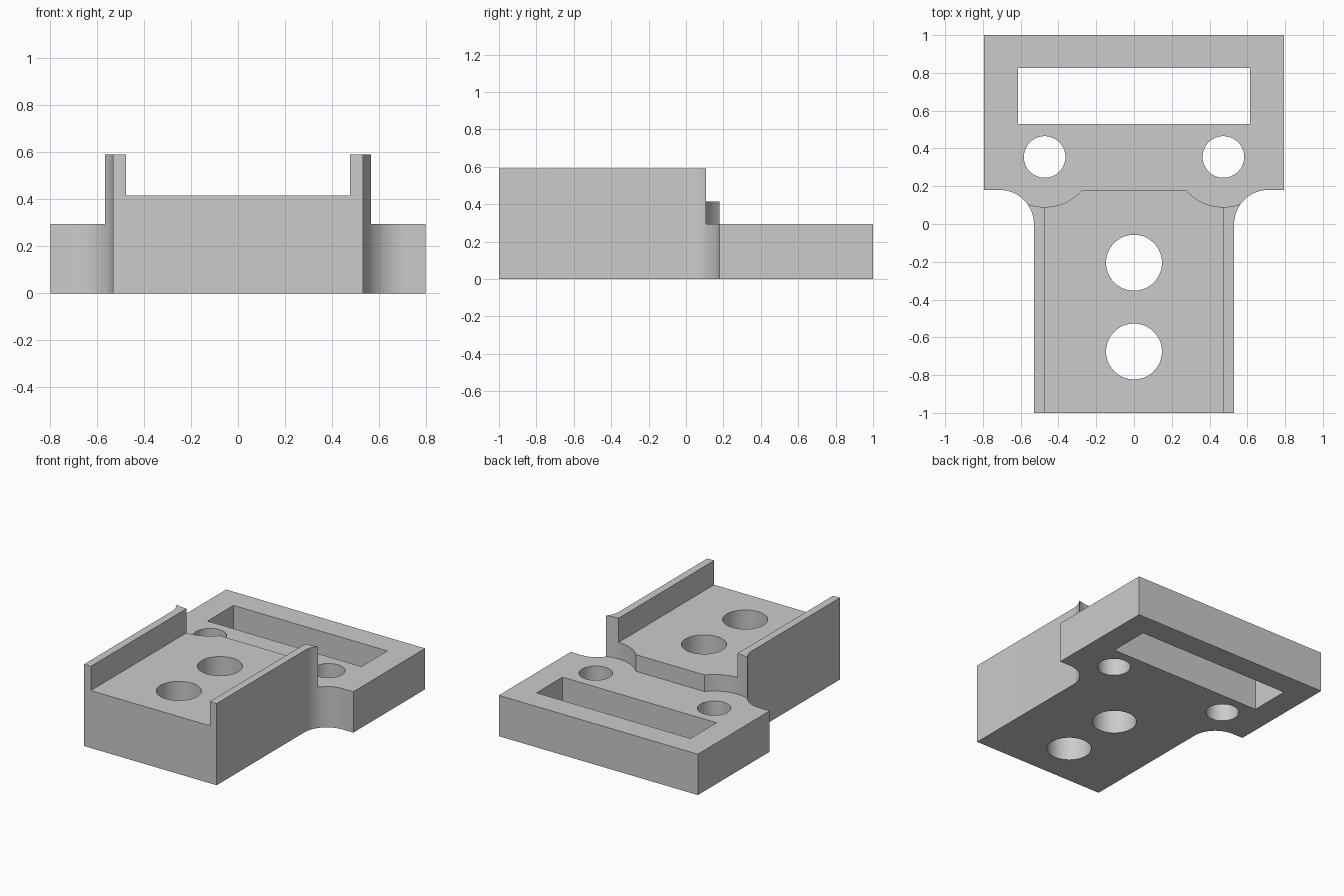
import bpy, bmesh, math

if "Cube" in bpy.data.objects:
    bpy.data.objects.remove(bpy.data.objects["Cube"])

gray = bpy.data.materials.new("light gray")
gray.diffuse_color = (0.6, 0.6, 0.6, 1)
gray.use_nodes = True
gray.node_tree.nodes["Principled BSDF"].inputs["Base Color"].default_value = gray.diffuse_color

PLATE_TOP, FLOOR, TOP = 0.295, 0.415, 0.59


def prism(name, pts, z0, z1):
    """Extrude a counter-clockwise outline from z0 to z1."""
    bm = bmesh.new()
    face = bm.faces.new([bm.verts.new((x, y, z0)) for x, y in pts])
    ext = bmesh.ops.extrude_face_region(bm, geom=[face])["geom"]
    for v in ext:
        if isinstance(v, bmesh.types.BMVert):
            v.co.z = z1
    bmesh.ops.recalc_face_normals(bm, faces=bm.faces)
    mesh = bpy.data.meshes.new(name)
    bm.to_mesh(mesh)
    bm.free()
    ob = bpy.data.objects.new(name, mesh)
    bpy.context.collection.objects.link(ob)
    return ob


def box(x0, x1, y0, y1):
    return [(x0, y0), (x1, y0), (x1, y1), (x0, y1)]


def circle(cx, cy, r, n=64):
    return [(cx + r * math.cos(2 * math.pi * i / n),
             cy + r * math.sin(2 * math.pi * i / n)) for i in range(n)]


def cut(pts, z0, z1=1.0):
    """Subtract a prism from the bracket and remove the cutter."""
    cutter = prism("cutter", pts, z0, z1)
    mod = bracket.modifiers.new("cut", 'BOOLEAN')
    mod.operation, mod.solver, mod.object = 'DIFFERENCE', 'EXACT', cutter
    bpy.ops.object.modifier_apply(modifier=mod.name)
    bpy.data.objects.remove(cutter)


# T-shaped body with concave fillets between stem and flange
fillet = [(0.71 - 0.18 * math.cos(a), 0.18 * math.sin(a))
          for a in (math.pi / 2 * i / 20 for i in range(21))]
right = [(0.53, -1)] + fillet + [(0.795, 0.18), (0.795, 1)]
bracket = prism("bracket", right + [(-x, y) for x, y in reversed(right)], 0, TOP)
bracket.data.materials.append(gray)
bpy.context.view_layer.objects.active = bracket
bracket.select_set(True)

# lowered flange, with round clearances around the screw holes
cut(box(-0.62, 0.62, 0.18, 1.1), PLATE_TOP)
for s in (-1, 1):
    cut(box(*sorted((s * 0.59, s * 0.9)), 0.05, 1.1), PLATE_TOP)
    cut(circle(s * 0.473, 0.355, 0.265, 96), PLATE_TOP)

# channel between the two side walls
cut(box(-0.475, 0.475, -1.1, 0.3), FLOOR)

# slot, screw holes and large stem holes
cut(box(-0.615, 0.615, 0.53, 0.827), -0.1)
for x, y, r in ((-0.473, 0.355, 0.11), (0.473, 0.355, 0.11),
                (0, -0.205, 0.148), (0, -0.675, 0.148)):
    cut(circle(x, y, r), -0.1)

bpy.ops.object.shade_smooth_by_angle(angle=math.radians(30))
